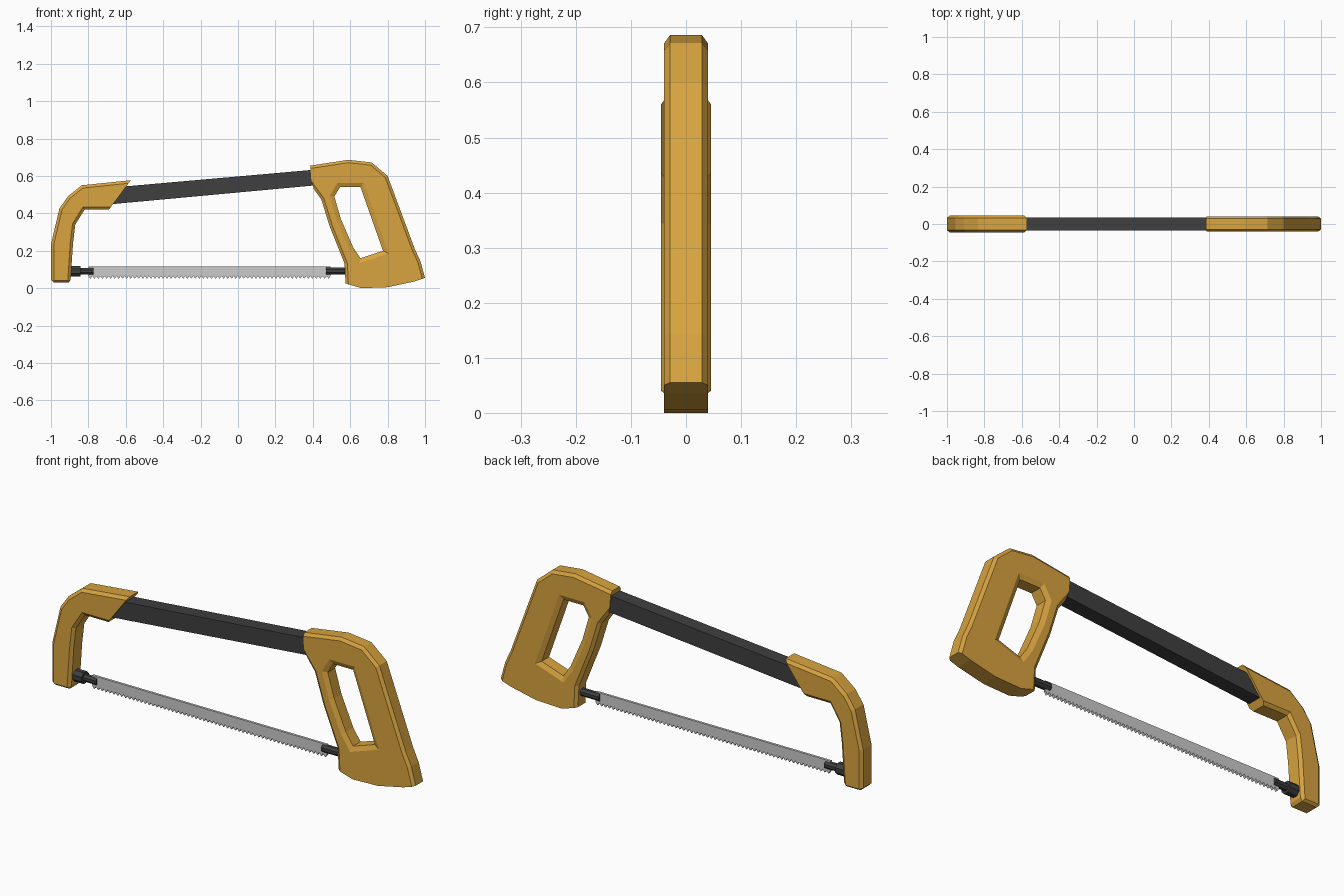
import bpy, bmesh, math
from mathutils import Vector

if "Cube" in bpy.data.objects:
    bpy.data.objects.remove(bpy.data.objects["Cube"])


def material(name, rgb):
    m = bpy.data.materials.new(name)
    m.diffuse_color = (*rgb, 1)
    m.use_nodes = True
    m.node_tree.nodes["Principled BSDF"].inputs["Base Color"].default_value = m.diffuse_color
    return m


YELLOW = material("yellow", (0.69, 0.37, 0.05))
DARK = material("dark", (0.05, 0.05, 0.05))


def inset(pts, dist):
    """Move every edge of a clockwise outline inward by its own distance."""
    out, n = [], len(pts)
    for i in range(n):
        a, b, c = (Vector(pts[(i + k) % n]) for k in (-1, 0, 1))
        u, v = (b - a).normalized(), (c - b).normalized()
        p = b + Vector((u.y, -u.x)) * dist[i - 1]
        q = b + Vector((v.y, -v.x)) * dist[i]
        cross = u.x * v.y - u.y * v.x
        w = q - p
        out.append(p + u * (w.x * v.y - w.y * v.x) / cross if abs(cross) > 0.02 else (p + q) / 2)
    return out


def plate(name, loops, y_edge, y_face, mat=None):
    """Flat body along y from outlines (outer, then holes) with chamfered rims."""
    bm = bmesh.new()
    caps = ([], [])
    for pts, dist in loops:
        small = inset(pts, dist) if dist else pts
        layers = [(-y_face, small), (-y_edge, pts), (y_edge, pts), (y_face, small)]
        if not dist:
            layers = [layers[0], layers[3]]
        rings = [[bm.verts.new((p[0], y, p[1])) for p in ps] for y, ps in layers]
        n = len(pts)
        for r, s in zip(rings, rings[1:]):
            for i in range(n):
                j = (i + 1) % n
                bm.faces.new((r[i], r[j], s[j], s[i]))
        for cap, r in zip(caps, (rings[0], rings[-1])):
            cap += [bm.edges.get((r[i], r[(i + 1) % n])) for i in range(n)]
    for cap in caps:
        bmesh.ops.triangle_fill(bm, edges=cap, use_beauty=True)
    bmesh.ops.recalc_face_normals(bm, faces=bm.faces)
    return finish(name, bm, mat)


def finish(name, bm, mat):
    me = bpy.data.meshes.new(name)
    bm.to_mesh(me)
    bm.free()
    ob = bpy.data.objects.new(name, me)
    bpy.context.collection.objects.link(ob)
    if mat:
        me.materials.append(mat)
    return ob


def rod(name, x0, x1, radius, z):
    """Eight-sided rod along x."""
    pts = [(radius * math.cos(a) / math.cos(math.pi / 8), radius * math.sin(a) / math.cos(math.pi / 8))
           for a in [math.pi / 8 + k * math.pi / 4 for k in range(8)]]
    bm = bmesh.new()
    ends = [[bm.verts.new((x, p, z + q)) for p, q in pts] for x in (x0, x1)]
    for e in ends:
        bm.faces.new(e)
    for i in range(8):
        j = (i + 1) % 8
        bm.faces.new((ends[0][i], ends[0][j], ends[1][j], ends[1][i]))
    bmesh.ops.recalc_face_normals(bm, faces=bm.faces)
    return finish(name, bm, DARK)


# rear handle with its finger opening; the base and bar end have no chamfer
handle = [(0.386, 0.655), (0.59, 0.686), (0.715, 0.672), (0.80, 0.60), (0.945, 0.21),
          (0.975, 0.145), (1.0, 0.055), (0.94, 0.035), (0.80, 0.005), (0.66, 0.0),
          (0.575, 0.025), (0.57, 0.13), (0.49, 0.33), (0.445, 0.475),
          (0.405, 0.53), (0.392, 0.58)]
rim = [0.015] * 6 + [0] * 4 + [0.015] * 4 + [0, 0]
hole = [(0.545, 0.54), (0.655, 0.54), (0.775, 0.20), (0.655, 0.16),
        (0.615, 0.22), (0.55, 0.37), (0.515, 0.49)]
plate("rear_handle", [(handle, rim), (hole, [-0.023] * 7)], 0.029, 0.04, YELLOW)

# front grip, with a plain slanted end
grip = [(-1, 0.045), (-1, 0.235), (-0.955, 0.425), (-0.91, 0.49), (-0.835, 0.55),
        (-0.573, 0.577), (-0.69, 0.42), (-0.82, 0.42), (-0.87, 0.34), (-0.882, 0.24),
        (-0.895, 0.045), (-0.905, 0.03), (-0.985, 0.03)]
plate("front_grip", [(grip, [0.015] * 5 + [0] + [0.015] * 4 + [0.01] * 3)], 0.033, 0.045, YELLOW)

# frame bar
plate("frame_bar", [([(-0.74, 0.532), (0.45, 0.637), (0.45, 0.553), (-0.74, 0.443)], None)],
      0.035, 0.035, DARK)

# toothed blade
x0, x1, teeth = -0.80, 0.495, 60
step = (x1 - x0) / teeth
blade = [(x0, 0.115), (x1, 0.115), (x1, 0.065)]
for i in range(teeth):
    x = x1 - i * step
    blade += [(x - step * 0.5, 0.05), (x - step, 0.065)]
plate("blade", [(blade, None)], 0.006, 0.006)

# blade clips and tension knob
rod("front_clip", -0.85, -0.772, 0.017, 0.09)
rod("tension_knob", -0.91, -0.842, 0.028, 0.09)
rod("rear_clip", 0.47, 0.60, 0.018, 0.092)
